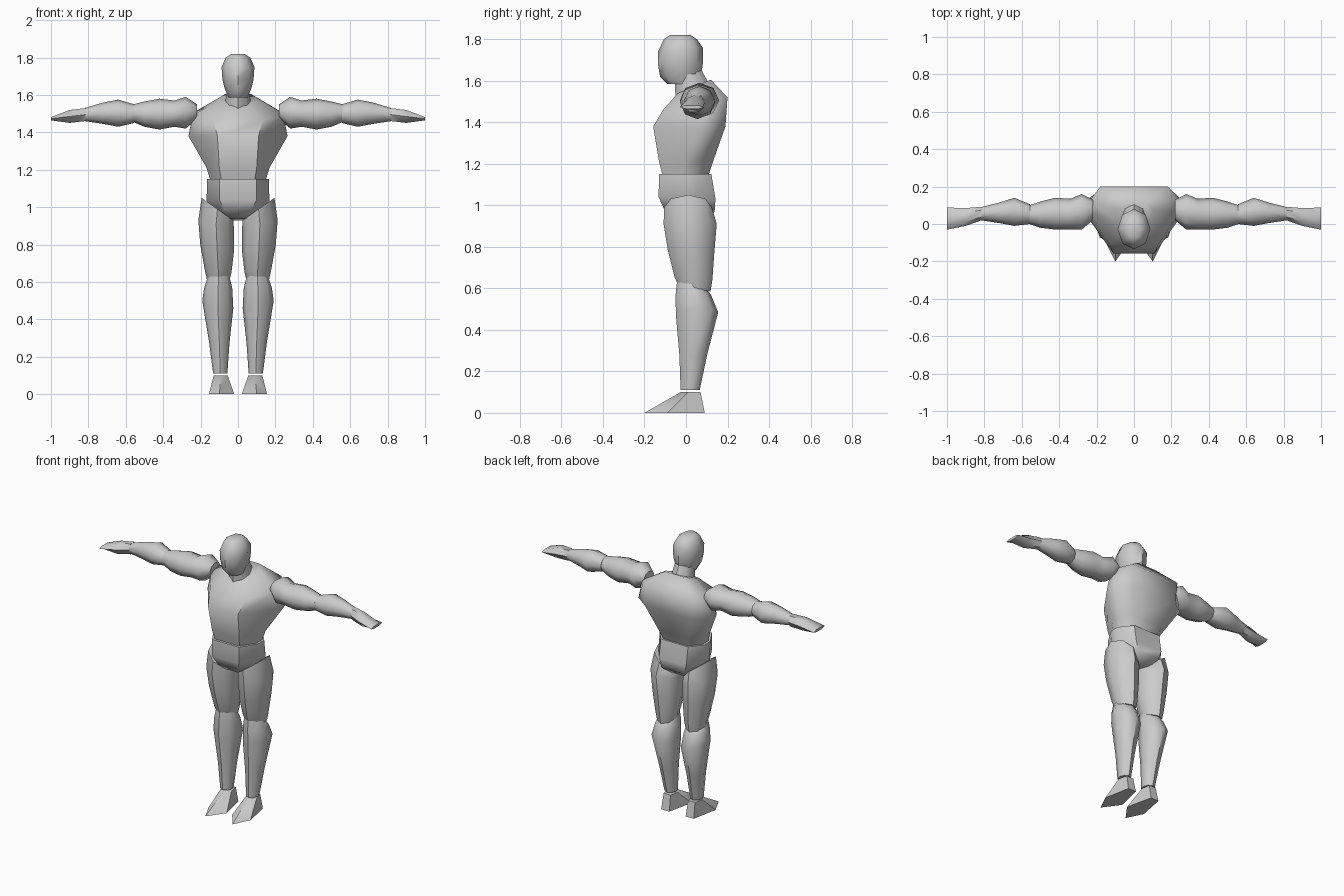
import bpy, bmesh
from math import sin, cos, pi, radians


def loft(name, rings, mirror=False):
    """Skin a closed tube through equal-sized rings of points."""
    bm = bmesh.new()
    vs = [[bm.verts.new(p) for p in r] for r in rings]
    n = len(vs[0])
    for a, b in zip(vs, vs[1:]):
        for i in range(n):
            j = (i + 1) % n
            bm.faces.new((a[i], a[j], b[j], b[i]))
    bm.faces.new(vs[0][::-1])
    bm.faces.new(vs[-1])
    bmesh.ops.recalc_face_normals(bm, faces=bm.faces[:])
    me = bpy.data.meshes.new(name)
    bm.to_mesh(me)
    bm.free()
    ob = bpy.data.objects.new(name, me)
    bpy.context.collection.objects.link(ob)
    bpy.ops.object.select_all(action='DESELECT')
    ob.select_set(True)
    bpy.context.view_layer.objects.active = ob
    bpy.ops.object.shade_smooth_by_angle(angle=radians(50))
    if mirror:
        m = ob.modifiers.new("Mirror", 'MIRROR')
        m.use_mirror_merge = False
    return ob


def upright(x, y, z, rx, ry, tilt_x=0, tilt_y=0, n=8):
    """Horizontal ring; tilts lift the +x and +y sides."""
    return [(x + rx * cos(a), y + ry * sin(a), z + tilt_x * cos(a) + tilt_y * sin(a))
            for a in (2 * pi * i / n for i in range(n))]


def sideways(x, y0, y1, z0, z1, n=8):
    """Ring across an arm, given its y and z limits."""
    return [(x, (y0 + y1) / 2 + (y1 - y0) / 2 * cos(a), (z0 + z1) / 2 + (z1 - z0) / 2 * sin(a))
            for a in (2 * pi * i / n for i in range(n))]


def body(zf, zb, yf, yb, wf, wm, ym, wb):
    """Eight-sided trunk ring: front, side and back half widths."""
    half = [(wf, yf), (wm, ym - 0.02), (wm, ym + 0.04), (wb, yb)]
    pts = half + [(-x, y) for x, y in reversed(half)]
    return [(x, y, zf + (zb - zf) * (y - yf) / (yb - yf)) for x, y in pts]


# Head and neck
loft("head", [upright(0, y, z, rx, ry, 0, t) for y, z, rx, ry, t in [
    (-0.02, 1.585, 0.050, 0.070, 0.00), (-0.025, 1.63, 0.070, 0.100, 0.01),
    (-0.027, 1.68, 0.083, 0.108, 0.00), (-0.027, 1.75, 0.088, 0.108, 0.01),
    (-0.027, 1.80, 0.065, 0.080, 0.00), (-0.027, 1.82, 0.035, 0.050, 0.00)]])
loft("neck", [upright(0, 0.035, 1.54, 0.07, 0.085, 0, 0.03),
              upright(0, 0.01, 1.63, 0.06, 0.065, 0, 0.02)])

# Trunk
loft("torso", [body(*r) for r in [
    (1.15, 1.15, -0.115, 0.11, 0.09, 0.150, 0.00, 0.09),
    (1.21, 1.21, -0.130, 0.13, 0.10, 0.168, 0.01, 0.11),
    (1.38, 1.38, -0.158, 0.19, 0.11, 0.265, 0.08, 0.17),
    (1.46, 1.52, -0.110, 0.20, 0.13, 0.240, 0.08, 0.18),
    (1.54, 1.605, -0.040, 0.12, 0.06, 0.095, 0.04, 0.07)]])
loft("pelvis", [body(*r) for r in [
    (0.94, 0.93, -0.060, 0.09, 0.05, 0.060, 0.01, 0.05),
    (0.98, 0.97, -0.105, 0.138, 0.07, 0.115, 0.01, 0.08),
    (1.04, 1.03, -0.132, 0.142, 0.10, 0.168, 0.01, 0.10),
    (1.15, 1.15, -0.130, 0.122, 0.10, 0.165, 0.00, 0.10)]])

# Legs
loft("thigh", [upright(*r) for r in [
    (0.105, 0.040, 0.60, 0.058, 0.078, 0.0, -0.015),
    (0.105, 0.035, 0.65, 0.070, 0.092, 0.0, -0.01),
    (0.112, 0.025, 0.78, 0.090, 0.112, 0.02, 0.0),
    (0.117, 0.020, 0.91, 0.095, 0.128, 0.02, 0.0),
    (0.110, 0.010, 0.99, 0.085, 0.115, 0.06, 0.0)]], True)
loft("shin", [upright(*r) for r in [
    (0.095, 0.020, 0.11, 0.038, 0.046, 0.0, 0.0),
    (0.100, 0.035, 0.28, 0.055, 0.067, 0.0, 0.0),
    (0.108, 0.053, 0.48, 0.083, 0.102, 0.02, 0.005),
    (0.106, 0.035, 0.57, 0.075, 0.085, 0.0, 0.0),
    (0.104, 0.025, 0.62, 0.060, 0.068, 0.0, -0.015)]], True)
sole = [(0.06, 0.09), (0.12, 0.09), (0.155, -0.09), (0.10, -0.20), (0.02, -0.09)]
ankle = [(0.065, 0.07), (0.115, 0.07), (0.13, 0.01), (0.09, -0.025), (0.055, 0.01)]
loft("foot", [[(x, y, 0) for x, y in sole], [(x, y, 0.10) for x, y in ankle]], True)

# Arms
loft("upper_arm", [sideways(*r) for r in [
    (0.22, 0.02, 0.13, 1.47, 1.55), (0.28, -0.03, 0.16, 1.42, 1.59),
    (0.34, -0.03, 0.135, 1.43, 1.57), (0.42, -0.03, 0.14, 1.415, 1.58),
    (0.50, -0.02, 0.12, 1.43, 1.565), (0.56, 0.00, 0.10, 1.455, 1.55)]], True)
loft("forearm", [sideways(*r) for r in [
    (0.555, 0.00, 0.105, 1.45, 1.55), (0.64, -0.01, 0.14, 1.43, 1.575),
    (0.72, 0.005, 0.115, 1.445, 1.56), (0.82, 0.02, 0.09, 1.46, 1.53)]], True)
loft("hand", [sideways(*r, n=6) for r in [
    (0.815, 0.02, 0.092, 1.455, 1.535), (0.90, -0.01, 0.085, 1.445, 1.525),
    (1.00, -0.03, 0.088, 1.463, 1.483)]], True)
